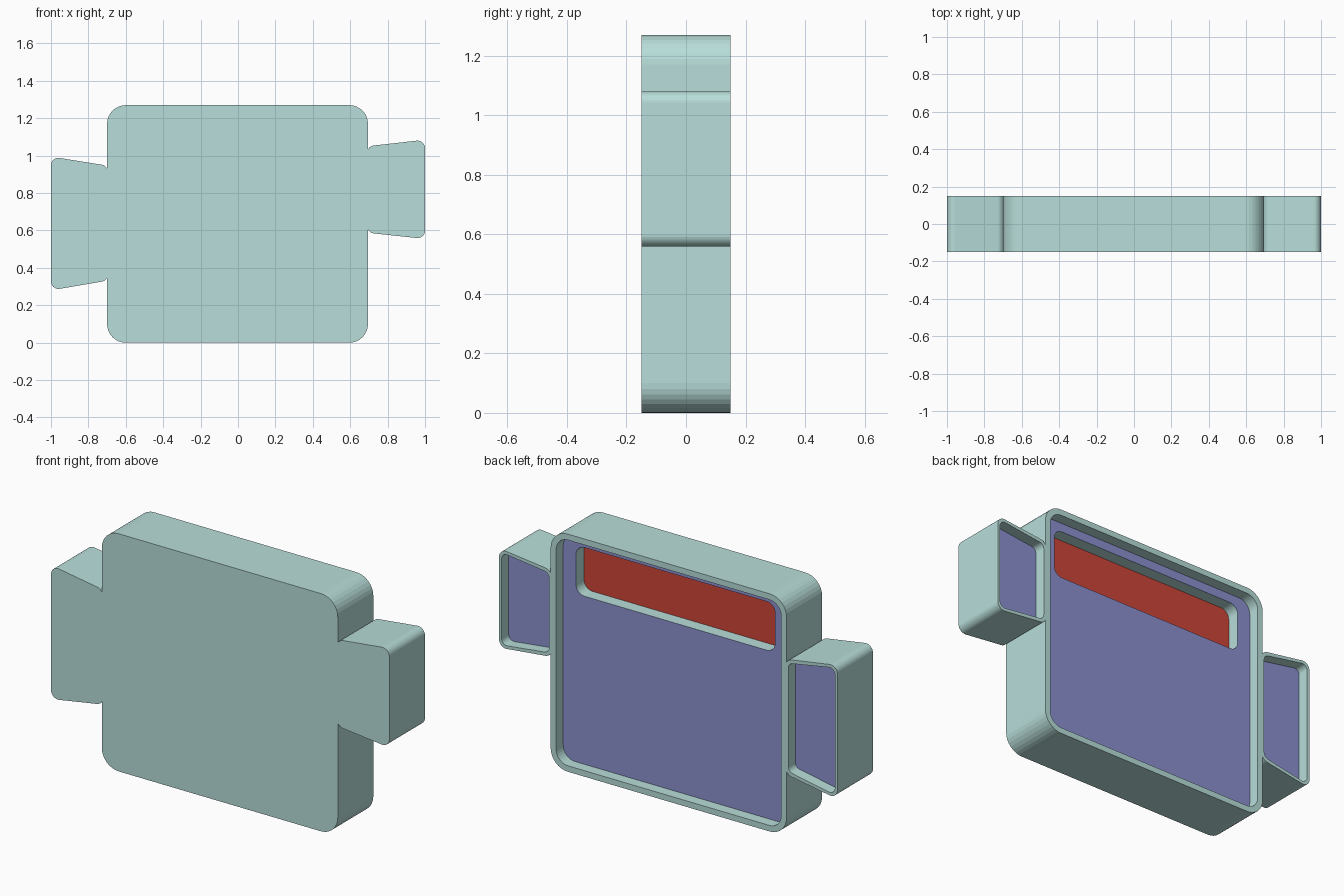
import bpy, bmesh, math
from mathutils import Vector

if "Cube" in bpy.data.objects:
    bpy.data.objects.remove(bpy.data.objects["Cube"])

FRONT, BACK, FLOOR, DEEP = -0.15, 0.15, 0.09, 0.022
SEG = 8


def material(name, rgb):
    m = bpy.data.materials.new(name)
    m.diffuse_color = (*rgb, 1)
    m.use_nodes = True
    m.node_tree.nodes["Principled BSDF"].inputs["Base Color"].default_value = m.diffuse_color
    return m


shell = material("shell_teal", (0.48, 0.73, 0.70))
panel = material("panel_blue", (0.26, 0.28, 0.62))
slot = material("slot_red", (0.62, 0.06, 0.04))
MATS = [shell, panel, slot]


def rounded(points, radius):
    """Convex x/z outline with every corner replaced by an arc."""
    pts = [Vector(p) for p in points]
    out = []
    for i, p in enumerate(pts):
        a = (pts[i - 1] - p).normalized()
        b = (pts[(i + 1) % len(pts)] - p).normalized()
        half = a.angle(b) / 2
        centre = p + (a + b).normalized() * (radius / math.sin(half))
        start = p + a * (radius / math.tan(half)) - centre
        end = p + b * (radius / math.tan(half)) - centre
        total = math.pi - 2 * half
        for k in range(SEG + 1):
            t = k / SEG
            out.append(centre + (start * math.sin((1 - t) * total)
                                 + end * math.sin(t * total)) / math.sin(total))
    return out


def rect(x0, x1, z0, z1):
    return [(x0, z0), (x1, z0), (x1, z1), (x0, z1)]


def loft(name, rings, colours):
    """Join (outline, y) rings; colours = one per band, then the end floor."""
    bm = bmesh.new()
    loops = [[bm.verts.new((p.x, y, p.y)) for p in o] for o, y in rings]
    n = len(loops[0])
    bm.faces.new(loops[0])
    for a, b, c in zip(loops, loops[1:], colours):
        for i in range(n):
            j = (i + 1) % n
            bm.faces.new((a[i], a[j], b[j], b[i])).material_index = c
    bm.faces.new(loops[-1]).material_index = colours[-1]
    bmesh.ops.recalc_face_normals(bm, faces=bm.faces)
    mesh = bpy.data.meshes.new(name)
    bm.to_mesh(mesh)
    bm.free()
    for m in MATS:
        mesh.materials.append(m)
    obj = bpy.data.objects.new(name, mesh)
    bpy.context.collection.objects.link(obj)


# Main body: tray open at the back with a deeper slot near the top
outer = rounded(rect(-0.70, 0.695, 0, 1.27), 0.10)
inner = rounded(rect(-0.668, 0.663, 0.032, 1.238), 0.07)
pocket = rounded(rect(-0.59, 0.587, 0.93, 1.19), 0.05)
loft("body_tray",
     [(outer, FRONT), (outer, BACK), (inner, BACK),
      (inner, FLOOR), (pocket, FLOOR), (pocket, DEEP)],
     [0, 0, 0, 1, 0, 2])


# Side trays: flared outlines, each with a shallow recess at the back
def side_tray(name, x_in, x_out, inner_z, outer_z):
    d, s = 0.018, math.copysign(0.015, x_out)
    full = [(x_in, inner_z[0]), (x_out, outer_z[0]),
            (x_out, outer_z[1]), (x_in, inner_z[1])]
    small = [(x_in + s, inner_z[0] + d), (x_out - s, outer_z[0] + d),
             (x_out - s, outer_z[1] - d), (x_in + s, inner_z[1] - d)]
    o, i = rounded(full, 0.04), rounded(small, 0.03)
    loft(name, [(o, FRONT), (o, BACK), (i, BACK), (i, FLOOR)], [0, 0, 0, 1])


side_tray("left_side_tray", -0.695, -1.0, (0.332, 0.946), (0.28, 0.995))
side_tray("right_side_tray", 0.69, 1.0, (0.588, 1.05), (0.555, 1.085))
